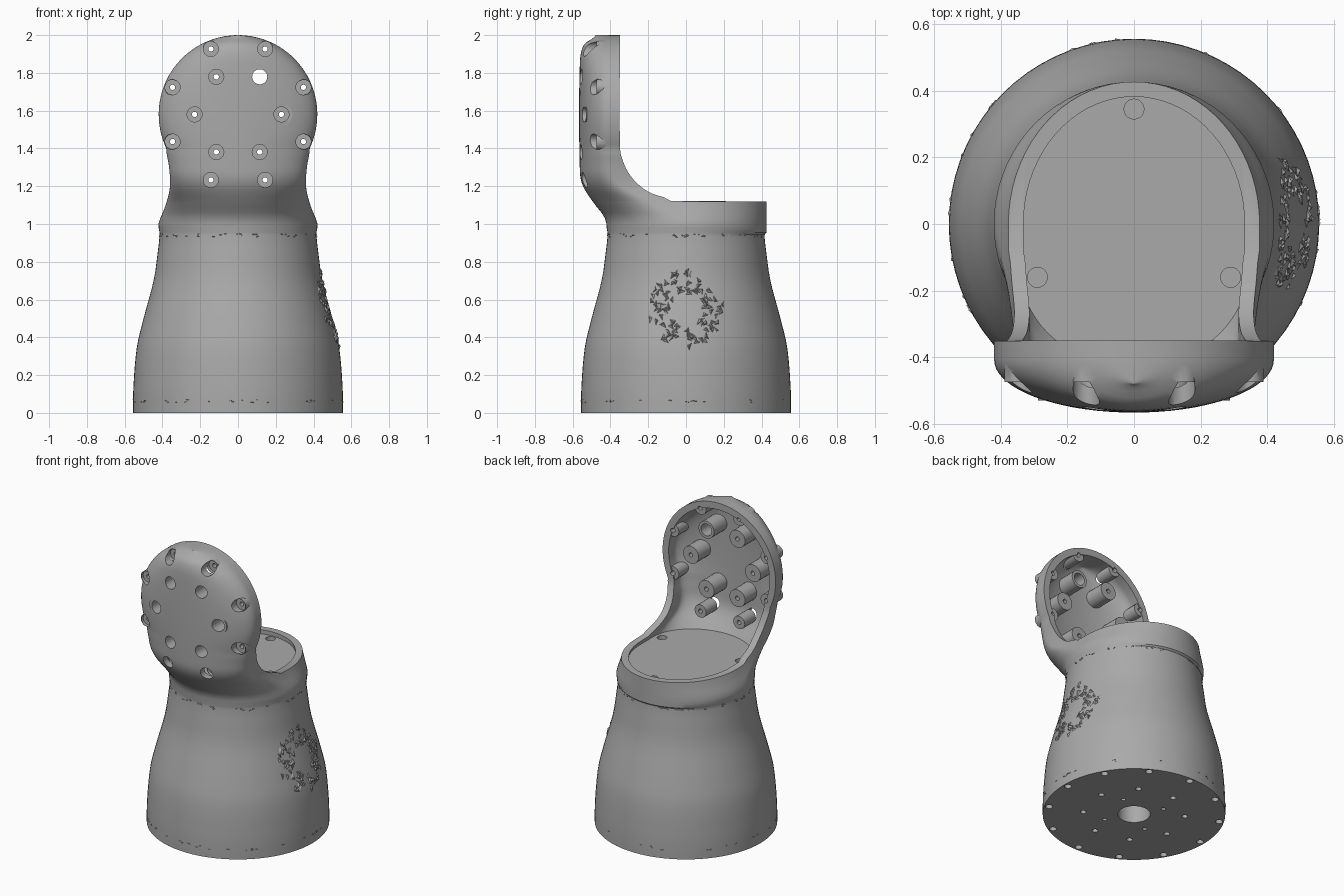
import bpy, bmesh, math, random
from mathutils import Vector, Matrix

random.seed(4)
cube = bpy.data.objects.get("Cube")
if cube:
    bpy.data.objects.remove(cube, do_unlink=True)

grey = bpy.data.materials.new("plain grey")
grey.use_nodes = True
grey.diffuse_color = (0.4, 0.4, 0.4, 1)
grey.node_tree.nodes["Principled BSDF"].inputs["Base Color"].default_value = (0.4, 0.4, 0.4, 1)

# Key heights and values of the silhouette
WIDTH = [(0, .556), (.15, .553), (.35, .535), (.5, .5), (.7, .447), (.85, .425),
         (.95, .415), (1, .421), (1.1, .383), (1.2, .36), (1.3, .365), (1.4, .38)]
FRONT = [(1, -.421), (1.05, -.44), (1.1, -.48), (1.2, -.545), (1.28, -.562),
         (1.85, -.562), (1.95, -.54), (2, -.48)]
CENTRE = [(1, 0), (1.1, -.15), (1.2, -.34), (1.3, -.4), (2, -.4)]
BACK = [(1.12, -.08), (1.17, -.2), (1.25, -.29), (1.35, -.34), (1.42, -.35), (2, -.35)]
DECK, HEAD_Z, HEAD_R = 1.12, 1.58, .42


def curve(keys, z):
    """Smooth interpolation through the keys."""
    if z <= keys[0][0]:
        return keys[0][1]
    if z >= keys[-1][0]:
        return keys[-1][1]
    i = next(k for k in range(len(keys) - 1) if z <= keys[k + 1][0])

    def slope(k):
        if k == 0 or k == len(keys) - 1:
            return 0
        a, b = keys[k - 1], keys[k + 1]
        return (b[1] - a[1]) / (b[0] - a[0])
    (z0, v0), (z1, v1) = keys[i], keys[i + 1]
    h = z1 - z0
    t = (z - z0) / h
    return (v0 * (1 + 2 * t) * (1 - t) ** 2 + slope(i) * h * t * (1 - t) ** 2
            + v1 * t * t * (3 - 2 * t) + slope(i + 1) * h * t * t * (t - 1))


def half_width(z, inset=0):
    if z <= 1.4:
        return curve(WIDTH, z) - inset
    return max(.006, math.sqrt(max(0, (HEAD_R - inset) ** 2 - (z - HEAD_Z) ** 2)))


def section(z, inset=0, n=36):
    """Horizontal outline: curved front, straight sides, round or flat back."""
    w = half_width(z, inset)
    front = (-curve(WIDTH, z) if z < 1 else curve(FRONT, z)) + inset
    mid = curve(CENTRE, z)
    if inset or z <= DECK:
        yc, depth = 0, (half_width(z) if z < .95 else .427) - inset
    else:
        yc, depth = curve(BACK, z), 0
    pts = []
    for i in range(n + 1):
        a = math.pi * i / n
        pts.append(Vector((-w * math.cos(a), mid - (mid - front) * math.sin(a), z)))
    for i in range(0 if yc > mid else 1, n + 1 if yc > mid else n):
        a = math.pi * i / n
        pts.append(Vector((w * math.cos(a), yc + depth * math.sin(a) + 1e-4, z)))
    return pts


def finish(bm, name):
    bmesh.ops.recalc_face_normals(bm, faces=bm.faces)
    mesh = bpy.data.meshes.new(name)
    bm.to_mesh(mesh)
    bm.free()
    mesh.materials.append(grey)
    ob = bpy.data.objects.new(name, mesh)
    bpy.context.collection.objects.link(ob)
    return ob


def loft(name, heights, inset=0):
    bm = bmesh.new()
    rows = []
    for z in heights:
        pts = section(z, inset)
        if len(pts) < 74:       # keep the same point count in every row
            pts = pts[:37] + [pts[36].copy()] + pts[37:] + [pts[0].copy()]
        rows.append([bm.verts.new(p) for p in pts])
    count = len(rows[0])
    for lo, hi in zip(rows, rows[1:]):
        for i in range(count):
            j = (i + 1) % count
            bm.faces.new((lo[i], lo[j], hi[j], hi[i]))
    bm.faces.new(rows[0][::-1])
    bm.faces.new(rows[-1])
    bmesh.ops.remove_doubles(bm, verts=bm.verts, dist=1e-6)
    return finish(bm, name)


def cylinders(name, items):
    """Items are (start, end, radius)."""
    bm = bmesh.new()
    for a, b, r in items:
        a, b = Vector(a), Vector(b)
        turn = (b - a).to_track_quat('Z', 'Y').to_matrix().to_4x4()
        bmesh.ops.create_cone(bm, cap_ends=True, segments=20, radius1=r, radius2=r,
                              depth=(b - a).length,
                              matrix=Matrix.Translation((a + b) / 2) @ turn)
    return finish(bm, name)


def combine(ob, tool, operation):
    mod = ob.modifiers.new("cut", 'BOOLEAN')
    mod.object, mod.operation, mod.solver = tool, operation, 'EXACT'
    bpy.context.view_layer.objects.active = ob
    bpy.ops.object.modifier_apply(modifier=mod.name)
    bpy.data.objects.remove(tool, do_unlink=True)


# Outer shell: flared base, collar and upright round head
base_z = [.03 * i for i in range(32)] + [.945, .955, .98, 1, 1.03, 1.06, 1.09, DECK]
neck_z = [DECK + .002] + [1.14 + .02 * i for i in range(14)]
a0 = math.asin((1.42 - HEAD_Z) / HEAD_R)
head_z = [HEAD_Z + HEAD_R * math.sin(a0 + (math.pi / 2 - a0) * i / 24) for i in range(25)]
shell = loft("housing", base_z + neck_z + head_z)

# Hollow head and recessed deck
inset = .045
a1 = math.asin((1.42 - HEAD_Z) / (HEAD_R - inset))
inner_z = [HEAD_Z + (HEAD_R - inset) * math.sin(a1 + (math.pi / 2 - a1) * i / 20) for i in range(21)]
combine(shell, loft("hollow_cutter", [1.093] + neck_z + inner_z, inset), 'DIFFERENCE')


def ring(count, radius, offset):
    for k in range(count):
        a = math.radians(offset) + math.tau * k / count
        yield radius * math.cos(a), radius * math.sin(a)


# Screw posts inside the head, counterbored from the front
posts, bores, pins = [], [], []
for k, (x, dz) in enumerate(ring(6, .23, 0)):
    z = HEAD_Z + dz
    posts.append(((x, -.53, z), (x, -.38, z), .058))
    bores.append(((x, -.7, z), (x, -.3 if k == 1 else -.42, z), .04))
    pins.append(((x, -.5, z), (x, -.3, z), .014))
for x, dz in ring(8, .375, 22.5):
    z = HEAD_Z + dz
    posts.append(((x, -.475, z), (x, -.358, z), .043))
    bores.append(((x, -.7, z), (x, -.455, z), .04))
    pins.append(((x, -.5, z), (x, -.3, z), .014))
combine(shell, cylinders("screw_posts", posts), 'UNION')
combine(shell, cylinders("bore_cutter", bores), 'DIFFERENCE')
combine(shell, cylinders("pin_cutter", pins), 'DIFFERENCE')

# Deck screws, cable opening and underside holes
holes = [((x, y, 1.05), (x, y, 1.11), .03) for x, y in ((0, .345), (-.29, -.16), (.29, -.16))]
holes.append(((0, 0, -.1), (0, 0, .12), .1))
for count, radius, offset, size in ((8, .31, 10, .018), (4, .19, 30, .014), (12, .525, 0, .022)):
    holes += [((x, y, -.1), (x, y, .05), size) for x, y in ring(count, radius, offset)]
combine(shell, cylinders("hole_cutter", holes), 'DIFFERENCE')


# Rough chips along the seams and around the side port
def chip(bm, p, size, height):
    out = Vector((p.x, p.y, 0)).normalized()
    slope = (half_width(p.z + .02) - half_width(p.z - .02)) / .04
    up = (Vector((0, 0, 1)) + out * slope).normalized()
    side = up.cross(out)
    normal = side.cross(up)
    if normal.dot(out) < 0:
        normal.negate()
    spin = random.uniform(0, math.tau)
    feet = []
    for k, reach in enumerate((1, .35, .8)):
        a = spin + k * 2.1
        feet.append(bm.verts.new(p + (side * math.cos(a) * size[0] + up * math.sin(a) * size[1])
                                 * reach - normal * .004))
    tip = bm.verts.new(p + normal * height + side * random.uniform(-.01, .01))
    bm.faces.new(feet)
    for i in range(3):
        bm.faces.new((feet[i], feet[(i + 1) % 3], tip))


port = bmesh.new()
for k in range(110):
    a, r = random.uniform(0, math.tau), random.uniform(.09, .2)
    y, z = r * math.cos(a), .55 + r * math.sin(a)
    chip(port, Vector((math.sqrt(half_width(z) ** 2 - y * y), y, z)), (.03, .035), .009)
parts = [shell, finish(port, "side_port_texture")]

for name, z, count, size in (("upper_seam", .94, 80, (.025, .012)), ("lower_seam", .062, 45, (.03, .006))):
    seam = bmesh.new()
    for k in range(count):
        a = random.uniform(0, math.tau)
        h = z + random.uniform(-.008, .008)
        r = half_width(h)
        chip(seam, Vector((r * math.cos(a), r * math.sin(a), h)), size, .004)
    parts.append(finish(seam, name))

# Smooth shading with sharp edges kept
bpy.ops.object.select_all(action='DESELECT')
shell.select_set(True)
bpy.context.view_layer.objects.active = shell
bpy.ops.object.shade_smooth_by_angle(angle=math.radians(35))
